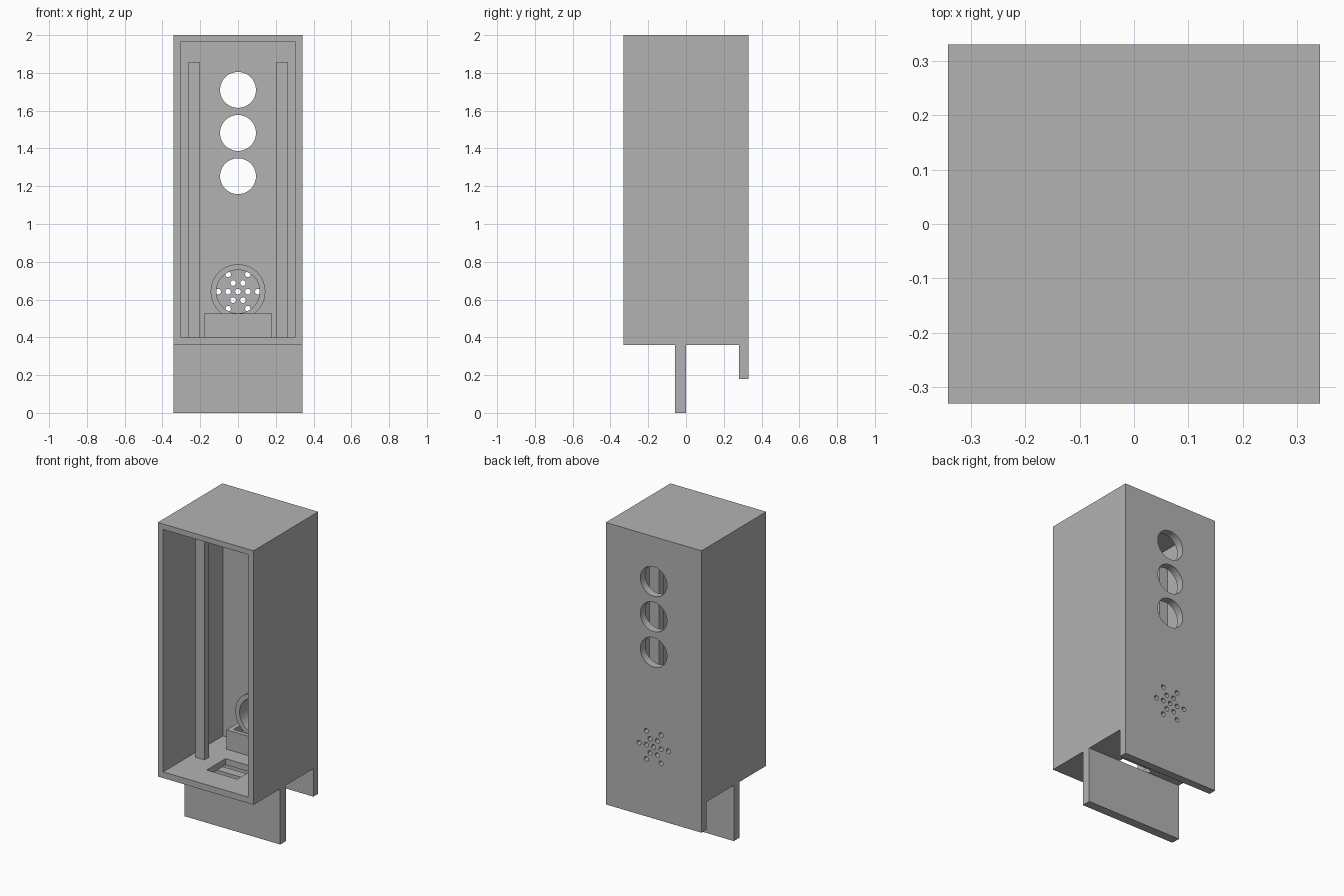
import bpy, bmesh, math
from mathutils import Matrix, Vector

default = bpy.data.objects.get("Cube")
if default:
    bpy.data.objects.remove(default, do_unlink=True)

grey = bpy.data.materials.new("plain grey")
grey.use_nodes = True
colour = (0.45, 0.45, 0.45, 1)
grey.diffuse_color = colour
grey.node_tree.nodes["Principled BSDF"].inputs["Base Color"].default_value = colour


def finish(name, bm):
    mesh = bpy.data.meshes.new(name)
    bm.to_mesh(mesh)
    bm.free()
    mesh.materials.append(grey)
    obj = bpy.data.objects.new(name, mesh)
    bpy.context.scene.collection.objects.link(obj)
    return obj


def box(name, x, y, z):
    """Box from (min, max) pairs on each axis."""
    bm = bmesh.new()
    bmesh.ops.create_cube(bm, size=1)
    lo, hi = Vector((x[0], y[0], z[0])), Vector((x[1], y[1], z[1]))
    bmesh.ops.scale(bm, vec=hi - lo, verts=bm.verts)
    bmesh.ops.translate(bm, vec=(lo + hi) / 2, verts=bm.verts)
    return finish(name, bm)


def rod(name, x, z, radius, y, sides):
    """Cylinder lying along y."""
    bm = bmesh.new()
    place = Matrix.Translation((x, sum(y) / 2, z)) @ Matrix.Rotation(math.pi / 2, 4, "X")
    bmesh.ops.create_cone(bm, cap_ends=True, segments=sides, radius1=radius,
                          radius2=radius, depth=y[1] - y[0], matrix=place)
    return finish(name, bm)


def cut(target, cutters):
    for cutter in cutters:
        cutter.hide_render = True
        mod = target.modifiers.new("cut", "BOOLEAN")
        mod.operation = "DIFFERENCE"
        mod.solver = "EXACT"
        mod.object = cutter
    # Bake the cuts, then discard the helpers
    deps = bpy.context.evaluated_depsgraph_get()
    baked = bpy.data.meshes.new_from_object(target.evaluated_get(deps))
    target.modifiers.clear()
    target.data = baked
    for cutter in cutters:
        bpy.data.objects.remove(cutter, do_unlink=True)


def smooth(obj):
    bpy.ops.object.select_all(action="DESELECT")
    obj.select_set(True)
    bpy.context.view_layer.objects.active = obj
    bpy.ops.object.shade_smooth_by_angle(angle=math.radians(30))


HALF = 0.342
FRONT, BACK, INNER_BACK = -0.33, 0.33, 0.28
BASE, FLOOR, TOP = 0.36, 0.40, 2.0
SPEAKER_Z = 0.642

# Open-fronted housing with a floor slot
housing = box("housing", (-HALF, HALF), (FRONT, INNER_BACK), (BASE, TOP))
cut(housing, [
    box("cavity", (-0.303, 0.303), (-0.5, 0.5), (FLOOR, 1.965)),
    box("floor_slot", (-0.11, 0.11), (-0.163, 0.03), (0.3, 0.5)),
])

# Back panel with three lamp openings and a star of sound holes
panel = box("back_panel", (-HALF, HALF), (INNER_BACK, BACK), (0.18, TOP))
through = (0.2, 0.4)
holes = [rod("lamp_hole", 0, z, 0.095, through, 48) for z in (1.71, 1.482, 1.253)]
holes.append(rod("sound_hole", 0, SPEAKER_Z, 0.015, through, 16))
for i in range(6):
    a = i * math.pi / 3
    for r in (0.0525, 0.105):
        holes.append(rod("sound_hole", r * math.cos(a), SPEAKER_Z + r * math.sin(a),
                         0.015, through, 16))
cut(panel, holes)
smooth(panel)

# Mounting plate below the floor
box("mounting_plate", (-HALF, HALF), (-0.058, 0), (0, BASE))

# Upright board rails
for side, name in ((-1, "right_rail"), (1, "left_rail")):
    box(name, sorted((side * 0.2, side * 0.265)), (-0.055, -0.008), (FLOOR, 1.855))

# Speaker ring on the back panel
ring = rod("speaker_ring", 0, SPEAKER_Z, 0.145, (0.18, INNER_BACK), 48)
cut(ring, [rod("ring_bore", 0, SPEAKER_Z, 0.115, (0.1, 0.4), 48)])
smooth(ring)

# Open-topped tray under the speaker
tray = box("speaker_tray", (-0.18, 0.18), (0.14, INNER_BACK), (FLOOR, 0.525))
cut(tray, [box("tray_pocket", (-0.15, 0.15), (0.168, 0.255), (0.44, 0.6))])
